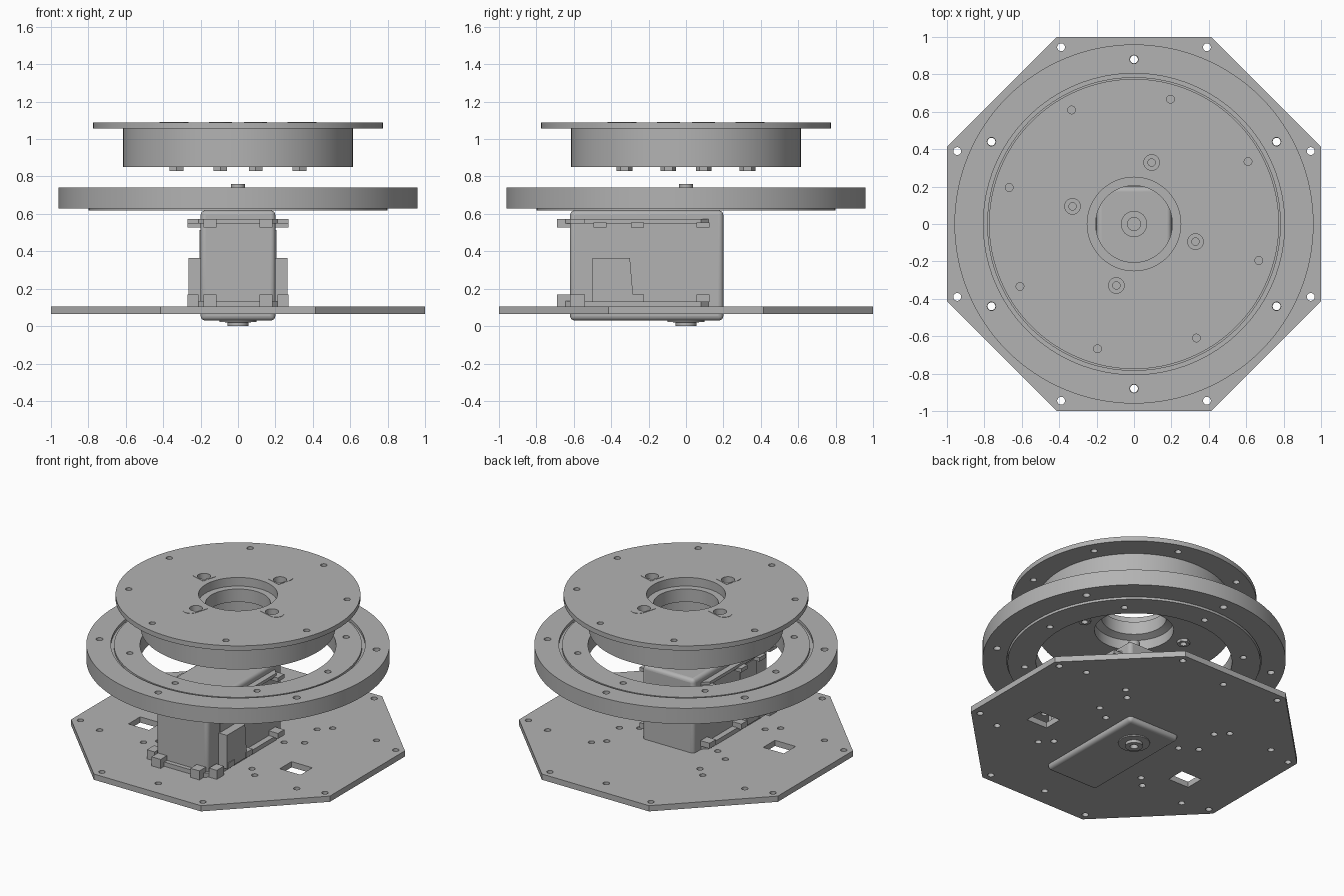
import bpy, bmesh, math
from mathutils import Matrix, Vector

if "Cube" in bpy.data.objects:
    bpy.data.objects.remove(bpy.data.objects["Cube"])

GREY = (0.45, 0.45, 0.45, 1)
mat = bpy.data.materials.new("machined grey")
mat.use_nodes = True
mat.diffuse_color = GREY
mat.node_tree.nodes["Principled BSDF"].inputs["Base Color"].default_value = GREY


def make(name, bm):
    bmesh.ops.recalc_face_normals(bm, faces=bm.faces)
    mesh = bpy.data.meshes.new(name)
    bm.to_mesh(mesh)
    bm.free()
    mesh.materials.append(mat)
    ob = bpy.data.objects.new(name, mesh)
    bpy.context.collection.objects.link(ob)
    return ob


def activate(ob):
    bpy.ops.object.select_all(action='DESELECT')
    ob.select_set(True)
    bpy.context.view_layer.objects.active = ob


def smooth(ob):
    activate(ob)
    bpy.ops.object.shade_smooth_by_angle(angle=math.radians(30))
    return ob


def add_cyl(bm, x, y, r, z0, z1, sides=24):
    bmesh.ops.create_cone(bm, cap_ends=True, segments=sides, radius1=r, radius2=r, depth=z1 - z0,
                          matrix=Matrix.Translation((x, y, (z0 + z1) / 2)))


def add_box(bm, x0, x1, y0, y1, z0, z1):
    centre = Vector((x0 + x1, y0 + y1, z0 + z1)) / 2
    size = Matrix.Diagonal((x1 - x0, y1 - y0, z1 - z0, 1))
    bmesh.ops.create_cube(bm, size=1, matrix=Matrix.Translation(centre) @ size)


def add_prism(bm, points, z0, z1):
    face = bm.faces.new([bm.verts.new((x, y, z0)) for x, y in points])
    top = bmesh.ops.extrude_face_region(bm, geom=[face])["geom"]
    verts = [v for v in top if isinstance(v, bmesh.types.BMVert)]
    bmesh.ops.translate(bm, verts=verts, vec=(0, 0, z1 - z0))


def lathe(name, profile, steps=128):
    # turn a closed (radius, z) outline around the z axis
    bm = bmesh.new()
    vs = [bm.verts.new((r, 0, z)) for r, z in profile]
    es = [bm.edges.new((vs[i - 1], vs[i])) for i in range(len(vs))]
    bmesh.ops.spin(bm, geom=vs + es, axis=(0, 0, 1), cent=(0, 0, 0), angle=math.tau,
                   steps=steps, use_merge=True)
    bmesh.ops.remove_doubles(bm, verts=bm.verts, dist=1e-5)
    return make(name, bm)


def cut(ob, bm):
    cutter = make("cutter", bm)
    cutter.hide_render = True
    mod = ob.modifiers.new("holes", 'BOOLEAN')
    mod.operation, mod.solver, mod.object = 'DIFFERENCE', 'EXACT', cutter
    activate(ob)
    bpy.ops.object.modifier_apply(modifier=mod.name)
    bpy.data.objects.remove(cutter)


def polar(r, degrees):
    a = math.radians(degrees)
    return r * math.cos(a), r * math.sin(a)


def circle(r, count, start):
    return [polar(r, start + 360 * i / count) for i in range(count)]


def chamfered(x0, x1, y0, y1, c):
    return [(x0 + c, y0), (x1 - c, y0), (x1, y0 + c), (x1, y1 - c),
            (x1 - c, y1), (x0 + c, y1), (x0, y1 - c), (x0, y0 + c)]


# octagonal base plate with its holes
bm = bmesh.new()
add_prism(bm, chamfered(-1, 1, -1, 1, 0.586), 0.065, 0.105)
base = make("base_plate", bm)
bm = bmesh.new()
holes = circle(0.88, 6, 30)
for sx in (-1, 1):
    for sy in (-1, 1):
        holes += [(sx * x, sy * y) for x, y in
                  ((0.39, 0.945), (0.945, 0.39), (0.36, 0.36), (0.43, 0.43))]
    holes += [(sx * 0.3, 0.08), (sx * 0.41, 0.15)]
    add_box(bm, sx * 0.585 - 0.08, sx * 0.585 + 0.08, -0.26, -0.13, 0, 0.2)
for x, y in holes:
    add_cyl(bm, x, y, 0.021, 0, 0.2, 16)
cut(base, bm)
smooth(base)

# slewing ring: outer race and lower inner race
outer = lathe("outer_ring", [(0.805, 0.63), (0.96, 0.63), (0.96, 0.74), (0.805, 0.74)])
bm = bmesh.new()
for x, y in circle(0.88, 6, 30):
    add_cyl(bm, x, y, 0.023, 0.5, 0.8, 16)
cut(outer, bm)
smooth(outer)

inner = lathe("inner_ring", [(0.62, 0.617), (0.80, 0.617), (0.80, 0.65), (0.81, 0.65), (0.81, 0.72),
                             (0.785, 0.72), (0.785, 0.735), (0.62, 0.735)])
bm = bmesh.new()
for x, y in circle(0.695, 8, 0):
    add_cyl(bm, x, y, 0.021, 0.5, 0.8, 16)
cut(inner, bm)
smooth(inner)

# flanged hub with a stepped bore
hub = lathe("flanged_hub", [(0.25, 1.09), (0.775, 1.09), (0.775, 1.057), (0.615, 1.057),
                            (0.615, 0.85), (0.25, 0.85), (0.25, 0.92), (0.205, 0.94),
                            (0.205, 1.03), (0.25, 1.03)])
bolts = circle(0.342, 4, 74)
bm = bmesh.new()
for x, y in circle(0.695, 8, 28.7):
    add_cyl(bm, x, y, 0.021, 1, 1.2, 16)
for x, y in bolts:
    add_cyl(bm, x, y, 0.022, 0.8, 1.06)
    add_cyl(bm, x, y, 0.042, 1.05, 1.2)
cut(hub, bm)
smooth(hub)

# thin slotted arm inlays around the bolts
for i in range(4):
    turn = 74 + 90 * i
    ux, uy = polar(1, turn)
    points = [(0.29 * ux + 0.05 * uy, 0.29 * uy - 0.05 * ux)]
    for k in range(9):
        ex, ey = polar(0.05, turn - 90 + 22.5 * k)
        points.append((0.385 * ux + ex, 0.385 * uy + ey))
    points.append((0.29 * ux - 0.05 * uy, 0.29 * uy + 0.05 * ux))
    bm = bmesh.new()
    add_prism(bm, points, 1.088, 1.092)
    arm = make("arm_inlay", bm)
    bm = bmesh.new()
    add_cyl(bm, *bolts[i], 0.042, 1, 1.2)
    cut(arm, bm)
    smooth(arm)

# hexagonal nuts under the hub
for x, y in bolts:
    bm = bmesh.new()
    add_cyl(bm, x, y, 0.042, 0.83, 0.852, 6)
    nut = make("nut", bm)
    bm = bmesh.new()
    add_cyl(bm, x, y, 0.021, 0.8, 0.9, 16)
    cut(nut, bm)

# motor case with rounded edges
bm = bmesh.new()
add_box(bm, -0.2, 0.2, -0.62, 0.2, 0.03, 0.618)
case = make("motor_case", bm)
bev = case.modifiers.new("rounding", 'BEVEL')
bev.width, bev.segments = 0.025, 4
smooth(case)

# mounting flanges and their clips
for name, z0, z1, c0, c1 in (("lower_flange", 0.105, 0.135, 0.13, 0.168),
                             ("upper_flange", 0.55, 0.572, 0.528, 0.555)):
    bm = bmesh.new()
    add_prism(bm, chamfered(-0.24, 0.24, -0.65, 0.14, 0.06), z0, z1)
    for s in (-1, 1):
        for y in (-0.46, -0.26, 0.09):
            add_box(bm, s * 0.235 - 0.035, s * 0.235 + 0.035, y - 0.035, y + 0.035, c0, c1)
        add_box(bm, s * 0.24 - 0.03, s * 0.24 + 0.03, -0.62, -0.54, z0, c1 if c1 > z1 else z1)
        add_box(bm, s * 0.15 - 0.035, s * 0.15 + 0.035, -0.69, -0.61, min(z0, c0), max(z1, c1))
    make(name, bm)

# connector covers on both sides, wider at the foot, with a flat panel above
for s in (-1, 1):
    bm = bmesh.new()
    add_box(bm, s * 0.23 - 0.035, s * 0.23 + 0.035, -0.5, -0.3, 0.13, 0.365)
    for v in bm.verts:
        if v.co.z < 0.2 and v.co.y > -0.4:
            v.co.y = -0.28
    add_box(bm, s * 0.2 - 0.005, s * 0.2 + 0.005, -0.49, -0.31, 0.36, 0.515)
    make("side_cover", bm)

# output shaft and bottom bearing boss
bm = bmesh.new()
add_cyl(bm, 0, 0, 0.07, 0.6, 0.7, 32)
add_cyl(bm, 0, 0, 0.037, 0.69, 0.76, 32)
smooth(make("output_shaft", bm))
smooth(lathe("bottom_boss", [(0.025, 0.0), (0.055, 0.0), (0.055, 0.02), (0.1, 0.022),
                             (0.1, 0.035), (0.025, 0.035)], 48))
